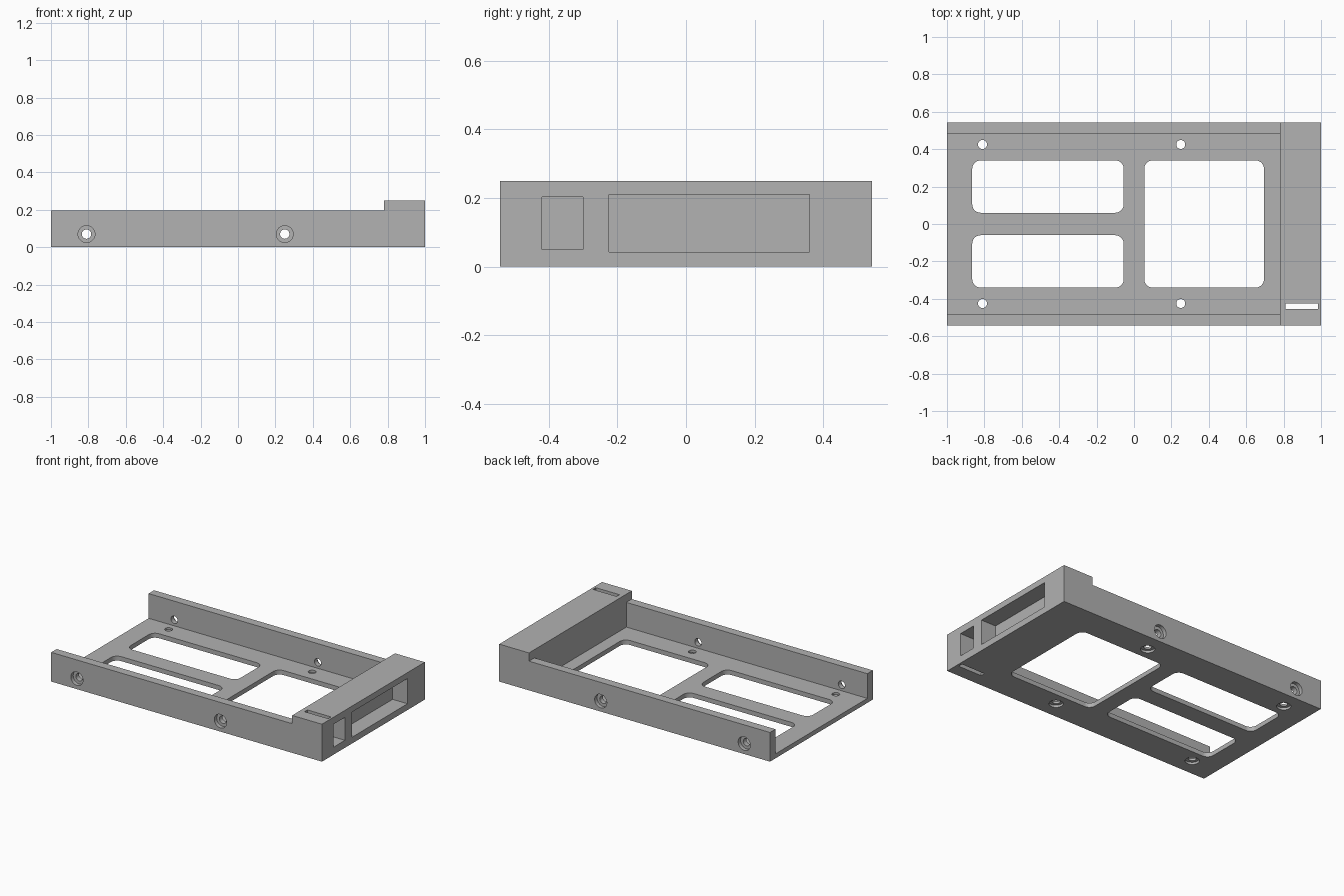
import bpy
import bmesh
import math
from mathutils import Matrix, Vector

if "Cube" in bpy.data.objects:
    bpy.data.objects.remove(bpy.data.objects["Cube"], do_unlink=True)

LENGTH, WIDTH, HEIGHT = 2.0, 1.085, 0.25
FLOOR, WALL_TOP, WALL_IN = 0.03, 0.195, 0.485
BLOCK_X = 0.78
X0, X1, Y1 = -LENGTH / 2, LENGTH / 2, WIDTH / 2
OVER = 0.1  # how far cutters reach past the surface

grey = bpy.data.materials.new("plain grey")
grey.use_nodes = True
colour = (0.445, 0.445, 0.445, 1)
grey.diffuse_color = colour
grey.node_tree.nodes["Principled BSDF"].inputs["Base Color"].default_value = colour


def finish(name, bm):
    mesh = bpy.data.meshes.new(name)
    bm.to_mesh(mesh)
    bm.free()
    mesh.materials.append(grey)
    obj = bpy.data.objects.new(name, mesh)
    bpy.context.collection.objects.link(obj)
    return obj


def box(name, x, y, z, radius=0):
    """Box from ranges; radius rounds the upright edges."""
    bm = bmesh.new()
    bmesh.ops.create_cube(bm, size=1)
    for v in bm.verts:
        v.co = Vector([(r[0] + r[1]) / 2 + c * (r[1] - r[0])
                       for r, c in zip((x, y, z), v.co)])
    if radius:
        upright = [e for e in bm.edges
                   if abs(e.verts[0].co.z - e.verts[1].co.z) > 0.01]
        bmesh.ops.bevel(bm, geom=upright, offset=radius, segments=8,
                        profile=0.5, affect='EDGES')
    return finish(name, bm)


def cylinder(name, centre, radius, depth, along_y=False):
    bm = bmesh.new()
    turn = Matrix.Rotation(math.pi / 2, 4, 'X') if along_y else Matrix()
    bmesh.ops.create_cone(bm, cap_ends=True, segments=32, radius1=radius,
                          radius2=radius, depth=depth,
                          matrix=Matrix.Translation(centre) @ turn)
    return finish(name, bm)


body = box("drive_tray", (X0, X1), (-Y1, Y1), (0, HEIGHT))


def cut(cutter):
    cutter.hide_render = True
    mod = body.modifiers.new("cut", 'BOOLEAN')
    mod.operation = 'DIFFERENCE'
    mod.solver = 'EXACT'
    mod.object = cutter
    bpy.context.view_layer.objects.active = body
    bpy.ops.object.modifier_apply(modifier=mod.name)
    bpy.data.objects.remove(cutter, do_unlink=True)


# Bay between the side walls, and the lowered wall tops
cut(box("wall_cutter", (X0 - OVER, BLOCK_X), (-Y1 - OVER, Y1 + OVER),
        (WALL_TOP, HEIGHT + OVER)))
cut(box("bay_cutter", (X0 - OVER, BLOCK_X), (-WALL_IN, WALL_IN),
        (FLOOR, HEIGHT + OVER)))

# Rounded windows in the floor
for x, y in [((-0.865, -0.055), (0.06, 0.34)),
             ((-0.865, -0.055), (-0.34, -0.06)),
             ((0.055, 0.695), (-0.34, 0.34))]:
    cut(box("window_cutter", x, y, (-OVER, FLOOR + OVER), 0.045))

# Pockets in the end block, and the narrow slot through it
cut(box("large_pocket_cutter", (X1 - 0.11, X1 + OVER), (-0.225, 0.36), (0.042, 0.21)))
cut(box("small_pocket_cutter", (X1 - 0.11, X1 + OVER), (-0.42, -0.3), (0.05, 0.203)))
cut(box("slot_cutter", (0.81, 0.985), (-0.455, -0.425), (-OVER, HEIGHT + OVER)))

# Counterbored screw holes in the side walls and the floor
for x in (-0.81, 0.25):
    for side in (-1, 1):
        wall = (x, side * Y1, 0.07)
        cut(cylinder("side_bore_cutter", wall, 0.045, 0.05, True))
        cut(cylinder("side_hole_cutter", wall, 0.025, 0.2, True))
        base = (x, side * 0.425, 0)
        cut(cylinder("floor_bore_cutter", base, 0.043, 0.03))
        cut(cylinder("floor_hole_cutter", base, 0.024, 0.1))

# Smooth rounded corners and holes, keep the rest crisp
bpy.ops.object.select_all(action='DESELECT')
body.select_set(True)
bpy.context.view_layer.objects.active = body
bpy.ops.object.shade_smooth_by_angle(angle=math.radians(30))
